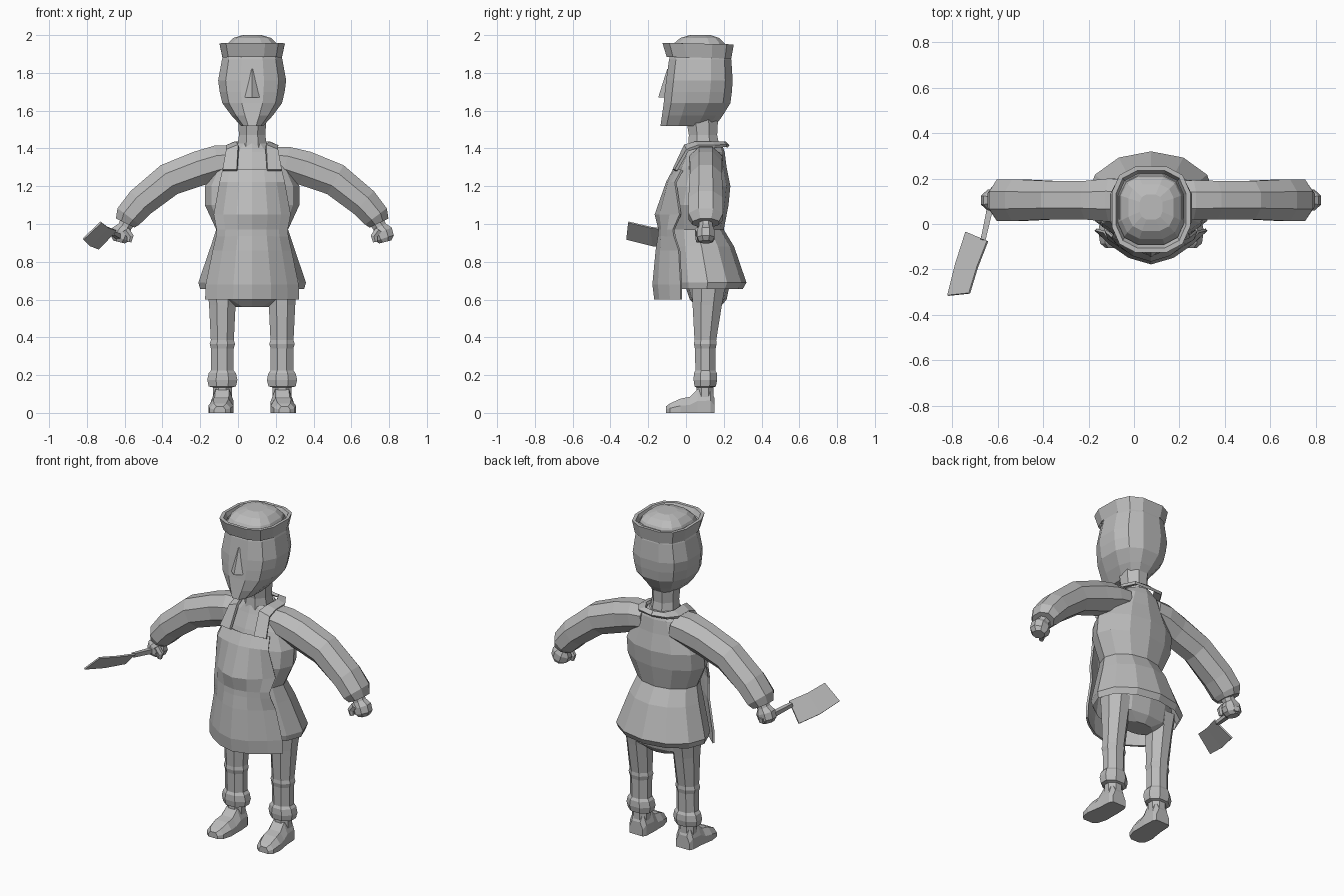
import bpy, bmesh, math
from mathutils import Vector

CX = 0.075  # body centre line (the cleaver side pushes the body off centre)

mat = bpy.data.materials.new("plain grey")
mat.diffuse_color = (0.5, 0.5, 0.5, 1)


def finish(name, bm, thick=0):
    bmesh.ops.recalc_face_normals(bm, faces=bm.faces)
    me = bpy.data.meshes.new(name)
    bm.to_mesh(me)
    bm.free()
    me.materials.append(mat)
    ob = bpy.data.objects.new(name, me)
    bpy.context.collection.objects.link(ob)
    if thick:
        m = ob.modifiers.new("thickness", "SOLIDIFY")
        m.thickness = thick
        m.offset = 0
    return ob


def loft(name, rings, closed=True, cap0=True, cap1=True, thick=0):
    """Skin a list of point rings; open rings make a sheet."""
    bm = bmesh.new()
    vs = [[bm.verts.new(p) for p in r] for r in rings]
    n = len(vs[0])
    for a, b in zip(vs, vs[1:]):
        for i in range(n if closed else n - 1):
            j = (i + 1) % n
            bm.faces.new((a[i], a[j], b[j], b[i]))
    if closed and cap0:
        bm.faces.new(vs[0])
    if closed and cap1:
        bm.faces.new(vs[-1])
    return finish(name, bm, thick)


def unit_ring(n, power, offset):
    pts = []
    for i in range(n):
        t = 2 * math.pi * (i + offset) / n
        c, s = math.cos(t), math.sin(t)
        pts.append((math.copysign(abs(c) ** power, c), math.copysign(abs(s) ** power, s)))
    mx, my = max(p[0] for p in pts), max(p[1] for p in pts)
    return [(a / mx, b / my) for a, b in pts]


def stack(name, levels, n=12, power=1.0, offset=0, cx=CX, tilt=0, **kw):
    """Levels are (z, half width, front y, back y)."""
    u = unit_ring(n, power, offset)
    rings = [[(cx + a * hw, (yf + yb) / 2 + b * (yb - yf) / 2, z + tilt * b)
              for a, b in u] for z, hw, yf, yb in levels]
    return loft(name, rings, **kw)


def limb(name, side, secs, y=0.105, n=8):
    """Tube in the xz plane: sections are (dx, z, radius in plane, radius in y)."""
    u = unit_ring(n, 1, 0.5)
    rings = []
    for i, (dx, z, r, ry) in enumerate(secs):
        p, q = secs[max(i - 1, 0)], secs[min(i + 1, len(secs) - 1)]
        d = Vector((q[0] - p[0], q[1] - p[1])).normalized()
        rings.append([(CX + side * (dx - d.y * a * r), y + b * ry, z + d.x * a * r)
                      for a, b in u])
    return loft(name, rings)


# Shirt with flared skirt, open underneath
stack("shirt", [(0.655, 0.275, -0.08, 0.30), (0.69, 0.285, -0.09, 0.32),
                (0.88, 0.22, -0.09, 0.255), (0.97, 0.19, -0.08, 0.20),
                (1.10, 0.25, -0.09, 0.225), (1.20, 0.25, -0.075, 0.235),
                (1.30, 0.20, -0.04, 0.215), (1.38, 0.15, -0.005, 0.205),
                (1.425, 0.085, 0.01, 0.19)], cap0=False)

# Neck
stack("neck", [(1.40, 0.08, 0.01, 0.18), (1.47, 0.07, 0.015, 0.165),
               (1.56, 0.075, 0.0, 0.17)], n=8, offset=0.5)

# Head
stack("head", [(1.52, 0.06, -0.135, 0.155), (1.575, 0.11, -0.127, 0.195),
               (1.64, 0.158, -0.118, 0.235), (1.70, 0.172, -0.112, 0.243),
               (1.76, 0.18, -0.105, 0.247), (1.87, 0.16, -0.09, 0.24),
               (1.94, 0.14, -0.07, 0.22)], n=12, power=0.8, offset=0.5)

# Nose wedge
loft("nose", [[(CX - 0.012, -0.09, 1.82), (CX, -0.10, 1.82), (CX + 0.012, -0.09, 1.82)],
              [(CX - 0.048, -0.108, 1.67), (CX, -0.147, 1.67), (CX + 0.048, -0.108, 1.67)]])

# Hat: flared band folded inward, then a shallow crown
stack("hat_band", [(1.88, 0.157, -0.102, 0.24), (1.955, 0.173, -0.125, 0.253),
                   (1.955, 0.155, -0.105, 0.235), (1.925, 0.145, -0.09, 0.22)],
      n=12, power=0.7, offset=0.5, tilt=-0.004, cap0=False, cap1=False)
stack("hat_crown", [(1.91, 0.15, -0.09, 0.225), (1.955, 0.13, -0.065, 0.205),
                    (1.985, 0.10, -0.03, 0.175), (2.0, 0.05, 0.02, 0.13)],
      n=12, power=0.7, offset=0.5)

# Apron: curved front sheet
apron = [(1.285, 0.155, -0.065, -0.02), (1.22, 0.17, -0.10, -0.055),
         (1.05, 0.20, -0.160, -0.03), (0.97, 0.185, -0.14, -0.065),
         (0.935, 0.188, -0.143, -0.06), (0.86, 0.205, -0.155, -0.035),
         (0.68, 0.242, -0.172, -0.025), (0.60, 0.245, -0.162, -0.025)]
loft("apron", [[(CX + hw * t, yf + (ye - yf) * abs(t) ** 1.8, z)
                for t in (-1, -0.75, -0.4, 0, 0.4, 0.75, 1)]
               for z, hw, yf, ye in apron], closed=False, thick=0.012)

# Apron straps over the shoulders, meeting behind the neck
strap = [(0.08, 0.155, -0.065, 1.285, 1.285), (0.072, 0.135, -0.005, 1.415, 1.39),
         (0.085, 0.135, 0.05, 1.43, 1.41), (0.09, 0.135, 0.14, 1.43, 1.41),
         (0.06, 0.095, 0.195, 1.43, 1.415), (0.0, 0.0, 0.205, 1.43, 1.41)]
for side, label in ((-1, "right"), (1, "left")):
    rows = [[(CX + side * a, y, zi),
             (CX + side * b, y + (0.02 if i > 3 else 0.012), zo)]
            for i, (a, b, y, zi, zo) in enumerate(strap)]
    loft(label + "_apron_strap", rows, closed=False, thick=0.016)

    # Sleeves, the cleaver side with a boxier shoulder
    k = 1.08 if side < 0 else 1.0
    limb(label + "_sleeve", side,
         [(0.10, 1.335, 0.075 * k, 0.085 * k), (0.18, 1.325, 0.085 * k, 0.088 * k),
          (0.28, 1.295, 0.092, 0.085), (0.44, 1.235, 0.088, 0.085),
          (0.59, 1.115, 0.080, 0.092), (0.655, 1.04, 0.072, 0.092),
          (0.672, 1.005, 0.055, 0.07)])

    # Fist and thumb
    limb(label + "_hand", side,
         [(0.655, 1.02, 0.04, 0.035), (0.675, 0.985, 0.036, 0.035),
          (0.688, 0.96, 0.055, 0.046), (0.70, 0.925, 0.052, 0.046),
          (0.705, 0.905, 0.032, 0.035)])
    limb(label + "_thumb", side,
         [(0.67, 0.97, 0.018, 0.018), (0.645, 0.935, 0.018, 0.016),
          (0.652, 0.905, 0.012, 0.012)], y=0.065, n=6)

    # Trouser leg with knee crease, gathered hem and ankle
    lx = CX + side * 0.158
    stack(label + "_leg", [(0.07, 0.05, 0.055, 0.145), (0.135, 0.05, 0.055, 0.145),
                           (0.14, 0.072, 0.045, 0.158), (0.175, 0.08, 0.04, 0.165),
                           (0.21, 0.072, 0.042, 0.163), (0.225, 0.06, 0.05, 0.155),
                           (0.34, 0.06, 0.047, 0.157), (0.365, 0.067, 0.042, 0.162),
                           (0.385, 0.061, 0.045, 0.16), (0.57, 0.07, 0.035, 0.19),
                           (0.68, 0.08, 0.03, 0.21)], n=8, offset=0.5, cx=lx)

    # Shoe: heel to toe sections (y, half width, top z)
    shoe = [(0.15, 0.045, 0.08), (0.13, 0.056, 0.13), (0.06, 0.06, 0.125),
            (0.02, 0.062, 0.085), (-0.03, 0.067, 0.075), (-0.085, 0.055, 0.05),
            (-0.105, 0.03, 0.035)]
    loft(label + "_shoe", [[(lx + side * max(0, 0.06 - y) * 0.08 + a * w, y, z * h)
                            for a, h in ((-1, 0), (1, 0), (1, 0.5), (0.6, 1),
                                         (-0.6, 1), (-1, 0.5))]
                           for y, w, z in shoe])

# Trouser seat, hidden inside the skirt
stack("trouser_seat", [(0.56, 0.10, 0.06, 0.18), (0.60, 0.225, 0.02, 0.215),
                       (0.72, 0.235, -0.02, 0.24), (0.88, 0.19, -0.05, 0.20)],
      n=12)

# Cleaver blade and handle
loft("cleaver_blade", [[(-0.725, -0.305, 1.01), (-0.82, -0.315, 0.92)],
                       [(-0.69, -0.19, 0.983), (-0.785, -0.175, 0.885)],
                       [(-0.645, -0.075, 0.966), (-0.74, -0.035, 0.868)]],
     closed=False, thick=0.009)
a, b = Vector((-0.665, -0.07, 0.952)), Vector((-0.615, 0.155, 0.925))
d = (b - a).normalized()
s = d.cross(Vector((0, 0, 1))).normalized()
t = s.cross(d)
loft("cleaver_handle", [[p + s * i * w + t * j * w for i, j in
                         ((-1, -1), (1, -1), (1, 1), (-1, 1))]
                        for p, w in ((a, 0.011), (a.lerp(b, 0.5), 0.013), (b, 0.015))])
